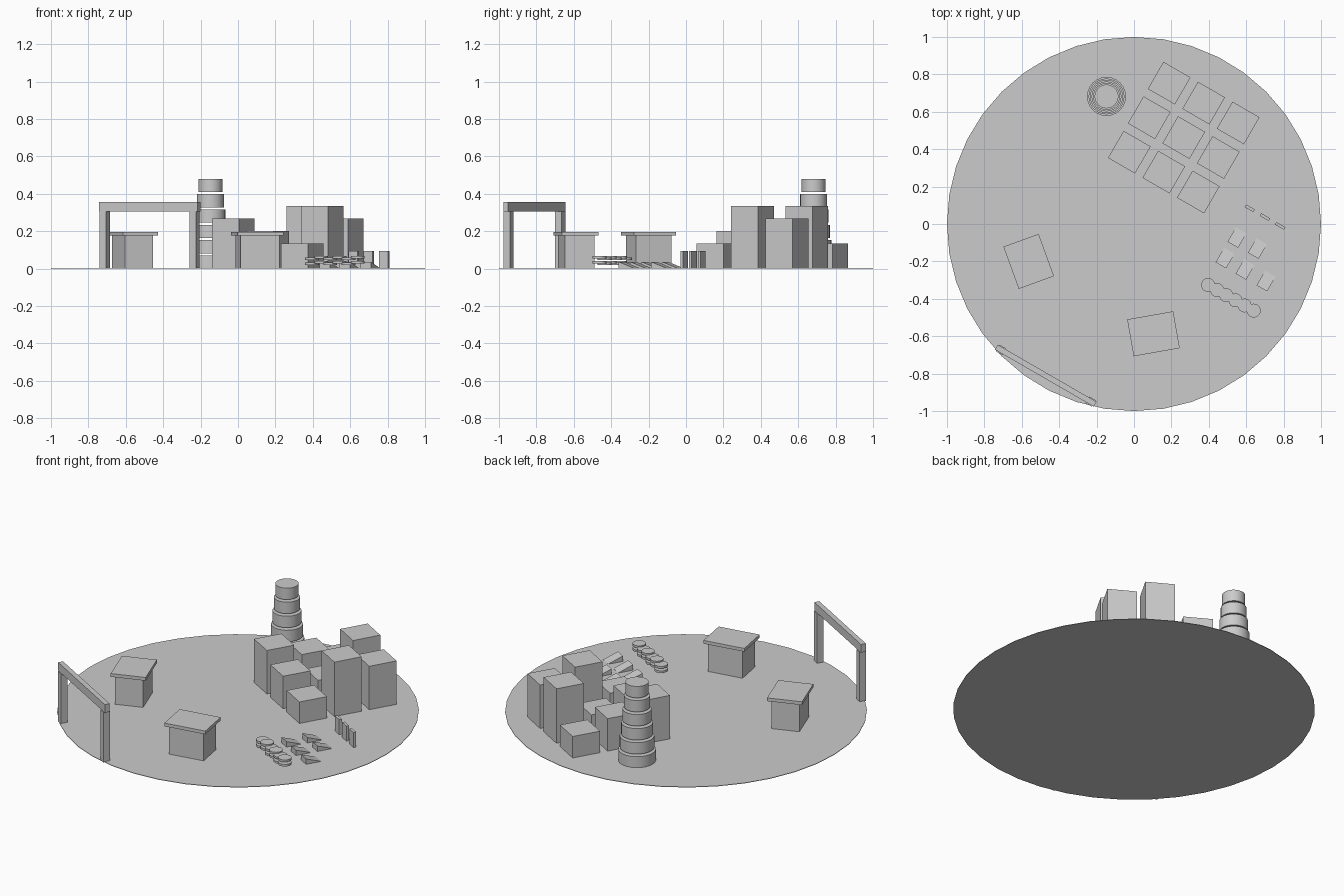
import bpy, bmesh
from math import radians, cos, sin
from mathutils import Matrix, Vector

if "Cube" in bpy.data.objects:
    bpy.data.objects.remove(bpy.data.objects["Cube"])


def finish(name, bm, loc, rot=0.0):
    me = bpy.data.meshes.new(name)
    bmesh.ops.recalc_face_normals(bm, faces=bm.faces)
    bm.to_mesh(me)
    bm.free()
    ob = bpy.data.objects.new(name, me)
    ob.location = loc
    ob.rotation_euler.z = radians(rot)
    bpy.context.collection.objects.link(ob)
    return ob


def box(name, x, y, z, w, d, h, rot=0.0, wedge=False):
    """Box standing on height z; a wedge falls to nothing at its back edge."""
    bm = bmesh.new()
    bmesh.ops.create_cube(bm, size=1, matrix=Matrix.Translation((0, 0, 0.5)))
    bmesh.ops.scale(bm, vec=(w, d, h), verts=bm.verts)
    if wedge:
        for v in bm.verts:
            if v.co.y > 0:
                v.co.z = min(v.co.z, 0.004)
    return finish(name, bm, (x, y, z), rot)


def drum(name, x, y, z, r, h, sides=24):
    bm = bmesh.new()
    bmesh.ops.create_cone(bm, cap_ends=True, segments=sides, radius1=r, radius2=r,
                          depth=h, matrix=Matrix.Translation((0, 0, h / 2)))
    ob = finish(name, bm, (x, y, z))
    bpy.ops.object.select_all(action='DESELECT')
    ob.select_set(True)
    bpy.context.view_layer.objects.active = ob
    bpy.ops.object.shade_smooth_by_angle(angle=radians(30))
    return ob


# Shared layout directions, turned 30 degrees clockwise
TURN = -30
U = Vector((cos(radians(TURN)), sin(radians(TURN))))
V = Vector((-U.y, U.x))

# Ground plate
drum("ground_plate", 0, 0, 0, 1.0, 0.003, 40)

# Block grid, back row first, heights in steps
for row, steps in enumerate([(2, 5, 4), (3, 2, 5), (4, 3, 2)]):
    for col, n in enumerate(steps):
        p = Vector((0.266, 0.462)) + U * 0.213 * (col - 1) + V * 0.213 * (1 - row)
        box(f"block_{row}_{col}", p.x, p.y, 0, 0.167, 0.167, 0.067 * n, TURN)

# Tiered tower
for i in range(6):
    drum(f"tower_tier_{i}", -0.147, 0.682, 0.082 * i, 0.104 - 0.008 * i, 0.07)

# Two booths with overhanging roofs
for name, x, y, w, d, rot in [("left_booth", -0.563, -0.20, 0.20, 0.24, 20),
                              ("front_booth", 0.104, -0.587, 0.25, 0.20, 10)]:
    box(name + "_body", x, y, 0, w - 0.04, d - 0.04, 0.177, rot)
    box(name + "_roof", x, y, 0.177, w, d, 0.02, rot)

# Gate
gate = Vector((-0.472, -0.811))
for side, s in (("left", -1), ("right", 1)):
    p = gate + U * 0.277 * s
    box(f"gate_{side}_post", p.x, p.y, 0, 0.04, 0.04, 0.305, TURN)
box("gate_beam", gate.x, gate.y, 0.305, 0.61, 0.03, 0.05, TURN)

# Upright panels
for i in range(3):
    p = Vector((0.70, 0.037)) + U * 0.094 * (i - 1)
    box(f"panel_{i}", p.x, p.y, 0, 0.055, 0.016, 0.095, TURN)

# Sloped ramps, two behind and three in front
for i, (x, y) in enumerate([(0.551, -0.072), (0.66, -0.131), (0.487, -0.182),
                            (0.594, -0.243), (0.706, -0.305)]):
    box(f"ramp_{i}", x, y, 0, 0.065, 0.09, 0.036, TURN, wedge=True)

# Line of paired discs at alternating heights
for i in range(6):
    p = Vector((0.396, -0.326)).lerp(Vector((0.64, -0.463)), i / 5)
    for k in range(2):
        drum(f"disc_{i}_{k}", p.x, p.y, 0.019 + 0.027 * k + 0.008 * (i % 2), 0.037, 0.013, 20)
